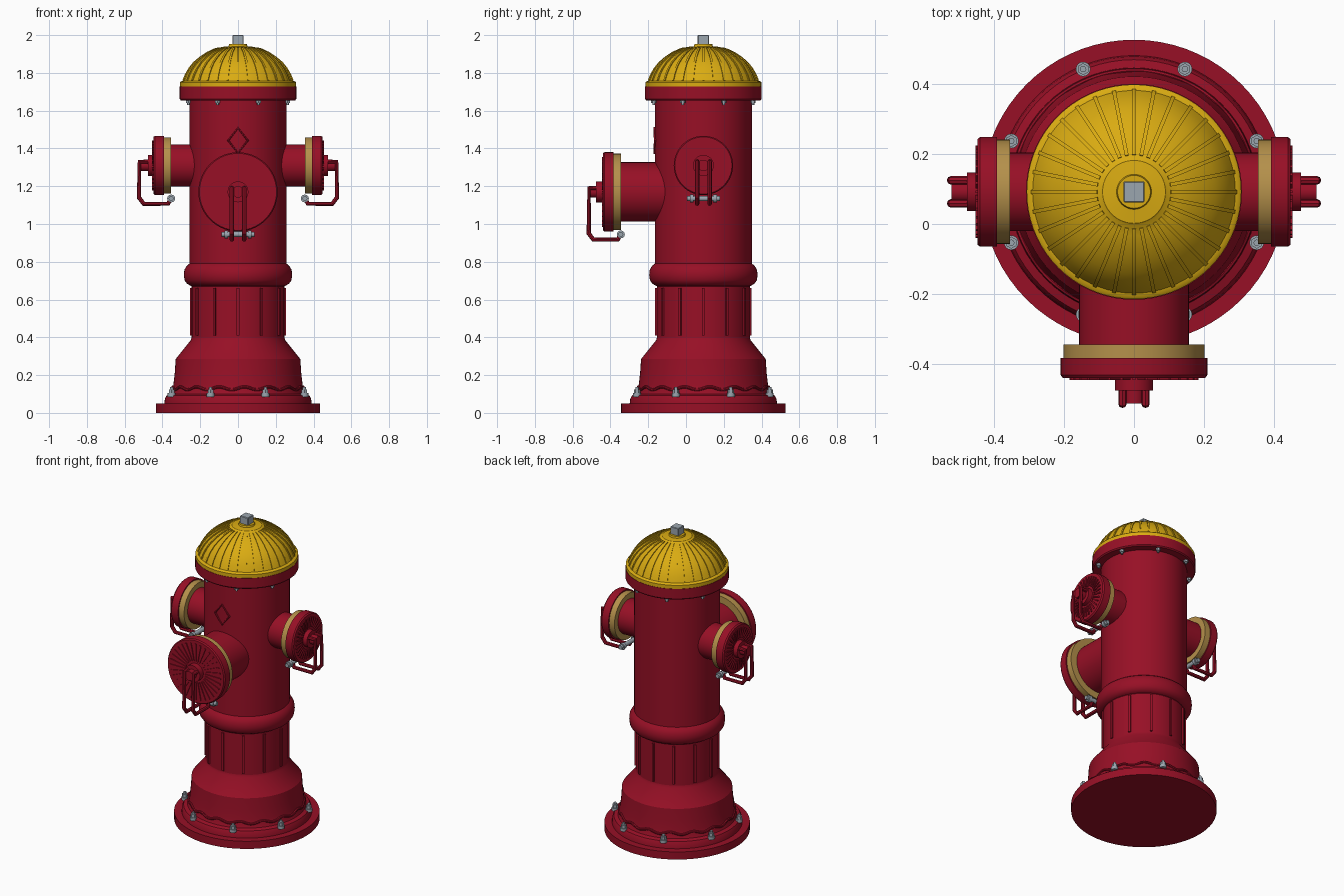
import bpy, bmesh, math
from mathutils import Matrix, Vector

if "Cube" in bpy.data.objects:
    bpy.data.objects.remove(bpy.data.objects["Cube"])

CY = 0.092  # barrel axis sits behind the origin
AXIS = Matrix.Translation((0, CY, 0))


def material(name, col):
    m = bpy.data.materials.new(name)
    m.diffuse_color = (*col, 1)
    m.use_nodes = True
    m.node_tree.nodes["Principled BSDF"].inputs["Base Color"].default_value = m.diffuse_color
    return m


RED = material("hydrant red", (0.31, 0.005, 0.019))
YELLOW = material("bonnet yellow", (0.70, 0.41, 0.006))
BRASS = material("brass", (0.46, 0.28, 0.07))
STEEL = material("steel", (0.33, 0.38, 0.43))


def finish(obj, mat):
    obj.data.materials.append(mat)
    bpy.ops.object.select_all(action='DESELECT')
    obj.select_set(True)
    bpy.context.view_layer.objects.active = obj
    bpy.ops.object.shade_smooth_by_angle(angle=math.radians(32))
    return obj


def from_bmesh(name, bm, mat, M=AXIS):
    bmesh.ops.transform(bm, matrix=M, verts=bm.verts)
    bmesh.ops.recalc_face_normals(bm, faces=bm.faces)
    me = bpy.data.meshes.new(name)
    bm.to_mesh(me)
    bm.free()
    obj = bpy.data.objects.new(name, me)
    bpy.context.collection.objects.link(obj)
    return finish(obj, mat)


def lathe(name, profile, mat, M=AXIS, seg=72):
    """Closed solid of revolution around local z from (radius, height) pairs."""
    bm = bmesh.new()
    rings = [[bm.verts.new((r * math.cos(i * math.tau / seg), r * math.sin(i * math.tau / seg), z))
              for i in range(seg)] for r, z in profile]
    for a, b in zip(rings, rings[1:]):
        for i in range(seg):
            j = (i + 1) % seg
            bm.faces.new((a[i], a[j], b[j], b[i]))
    bm.faces.new(rings[0])
    bm.faces.new(rings[-1])
    return from_bmesh(name, bm, mat, M)


def ribs(name, profile, width, height, count, mat, M=AXIS):
    """Narrow raised ribs following a (radius, height) profile, repeated around z."""
    bm = bmesh.new()
    n = len(profile)
    sections = []
    for k, (r, z) in enumerate(profile):
        p, q = profile[max(k - 1, 0)], profile[min(k + 1, n - 1)]
        d = Vector((q[0] - p[0], q[1] - p[1])).normalized()
        out = Vector((d.y, -d.x))
        if out.x + out.y < 0:
            out = -out
        sections.append([(r + out.x * o, s * width / 2, z + out.y * o)
                         for s, o in ((-1, -0.006), (-1, height), (1, height), (1, -0.006))])
    for i in range(count):
        R = Matrix.Rotation(i * math.tau / count, 4, 'Z')
        vs = [[bm.verts.new(R @ Vector(c)) for c in s] for s in sections]
        for a, b in zip(vs, vs[1:]):
            for e in range(4):
                f = (e + 1) % 4
                bm.faces.new((a[e], a[f], b[f], b[e]))
        bm.faces.new(vs[0])
        bm.faces.new(vs[-1])
    return from_bmesh(name, bm, mat, M)


def tube(name, points, radius, mat, M=AXIS, cyclic=False):
    cu = bpy.data.curves.new(name, 'CURVE')
    cu.dimensions = '3D'
    cu.bevel_depth = radius
    cu.bevel_resolution = 2
    cu.use_fill_caps = True
    sp = cu.splines.new('POLY')
    sp.points.add(len(points) - 1)
    for p, c in zip(sp.points, points):
        p.co = (*(M @ Vector(c)), 1)
    sp.use_cyclic_u = cyclic
    obj = bpy.data.objects.new(name, cu)
    bpy.context.collection.objects.link(obj)
    bpy.ops.object.select_all(action='DESELECT')
    obj.select_set(True)
    bpy.context.view_layer.objects.active = obj
    bpy.ops.object.convert(target='MESH')
    return finish(bpy.context.object, mat)


def bolts(name, radius, z, parts):
    """Eight bolts in a circle; parts are (bolt radius, depth, z offset, sides)."""
    bm = bmesh.new()
    for i in range(8):
        a = (i + 0.5) * math.tau / 8
        for br, depth, dz, sides in parts:
            bmesh.ops.create_cone(
                bm, cap_ends=True, segments=sides, radius1=br, radius2=br, depth=depth,
                matrix=Matrix.Translation((radius * math.cos(a), radius * math.sin(a), z + dz)))
    return from_bmesh(name, bm, STEEL)


# flared base
lathe("base", [(0.435, 0), (0.435, 0.05), (0.39, 0.05), (0.387, 0.075), (0.378, 0.092),
               (0.355, 0.10), (0.347, 0.12), (0.342, 0.15), (0.335, 0.21), (0.33, 0.285),
               (0.25, 0.385), (0.246, 0.40)], RED)
tube("base_wavy_bead", [(0.346 * math.cos(a), 0.346 * math.sin(a), 0.13 + 0.008 * math.sin(16 * a))
                        for a in (i * math.tau / 160 for i in range(160))], 0.008, RED, cyclic=True)
bolts("base_bolts", 0.38, 0.10, [(0.021, 0.02, -0.005, 16), (0.017, 0.03, 0.01, 6), (0.009, 0.014, 0.03, 12)])

# fluted lower column
lathe("lower_column", [(0.246, 0.38), (0.246, 0.67), (0.253, 0.68)], RED)
ribs("column_ribs", [(0.246, 0.41), (0.246, 0.66)], 0.014, 0.009, 12, RED)

# barrel with collar and top flange
lathe("barrel", [(0.25, 0.672), (0.27, 0.684), (0.283, 0.702), (0.287, 0.73), (0.284, 0.757),
                 (0.272, 0.778), (0.257, 0.79), (0.257, 1.66)], RED)
lathe("top_flange", [(0.257, 1.655), (0.303, 1.655), (0.309, 1.662), (0.309, 1.727), (0.25, 1.727)], RED)
bolts("flange_bolts", 0.284, 1.65, [(0.014, 0.02, 0, 6), (0.007, 0.012, -0.014, 12)])

# domed bonnet with ribs and operating nut
dome = [(0.29, 1.758), (0.277, 1.79), (0.258, 1.823), (0.233, 1.854), (0.20, 1.882),
        (0.162, 1.907), (0.125, 1.924), (0.094, 1.933)]
lathe("bonnet", [(0.307, 1.726), (0.307, 1.75), (0.302, 1.755)] + dome
      + [(0.09, 1.937), (0.05, 1.941), (0.047, 1.952), (0.03, 1.952)], YELLOW)
ribs("bonnet_ribs", dome[:-1] + [(0.105, 1.930)], 0.011, 0.005, 32, YELLOW)
bm = bmesh.new()
bmesh.ops.create_cube(bm, size=1, matrix=Matrix.Translation((0, 0, 1.973)) @ Matrix.Diagonal((0.06, 0.06, 0.054, 1)))
bmesh.ops.bevel(bm, geom=bm.edges[:], offset=0.003, segments=1, affect='EDGES')
from_bmesh("operating_nut", bm, STEEL)


def outlet(side, angle, z, pipe_r, cap_r, ring, cap, face, hub, end, drop):
    """Hose outlet pointing along local x, turned around the barrel axis."""
    frame = Matrix.Translation((0, CY, z)) @ Matrix.Rotation(angle, 4, 'Z')
    M = frame @ Matrix.Rotation(math.pi / 2, 4, 'Y')
    lathe(side + "_outlet_pipe", [(pipe_r, 0.15), (pipe_r, ring + 0.01)], RED, M, 56)
    lathe(side + "_brass_ring", [(cap_r - 0.008, ring), (cap_r - 0.008, cap + 0.001)], BRASS, M, 56)
    lathe(side + "_outlet_cap", [(cap_r, cap), (cap_r, face - 0.008), (cap_r - 0.006, face),
                                 (0.055, face), (0.055, hub), (0.03, hub), (0.03, end - 0.012)], RED, M, 56)
    ribs(side + "_cap_ribs", [(0.07, face), (cap_r - 0.025, face)], 0.008, 0.006, 32, RED, M)
    # hanging double-rod lever
    for s in (-1, 1):
        y = s * 0.033
        tube(side + "_lever_rod", [(hub - 0.01, y, 0.02), (end - 0.012, y, 0.02), (end - 0.01, y, -drop + 0.045),
                                   (end - 0.035, y, -drop + 0.012), (cap - 0.022, y, -drop + 0.012),
                                   (ring + 0.002, y, -drop + 0.04)], 0.012, RED, frame)
    # lever pin with end nuts
    P = frame @ Matrix.Translation((ring, 0, -drop + 0.04)) @ Matrix.Rotation(math.pi / 2, 4, 'X')
    lathe(side + "_lever_pin", [(0.013, -0.088), (0.013, -0.072), (0.021, -0.072), (0.021, -0.052),
                                (0.014, -0.052), (0.014, 0.052), (0.021, 0.052), (0.021, 0.072),
                                (0.013, 0.072), (0.013, 0.088)], STEEL, P, 12)


outlet("front", -math.pi / 2, 1.17, 0.157, 0.21, 0.437, 0.475, 0.532, 0.568, 0.617, 0.265)
outlet("right", 0, 1.31, 0.112, 0.157, 0.354, 0.392, 0.448, 0.477, 0.534, 0.215)
outlet("left", math.pi, 1.31, 0.112, 0.157, 0.354, 0.392, 0.448, 0.477, 0.534, 0.215)

# raised diamond trim on the barrel front
tube("diamond_trim", [(0, -0.259, 1.508), (0.052, -0.256, 1.442), (0, -0.259, 1.376),
                      (-0.052, -0.256, 1.442)], 0.006, RED, cyclic=True)
